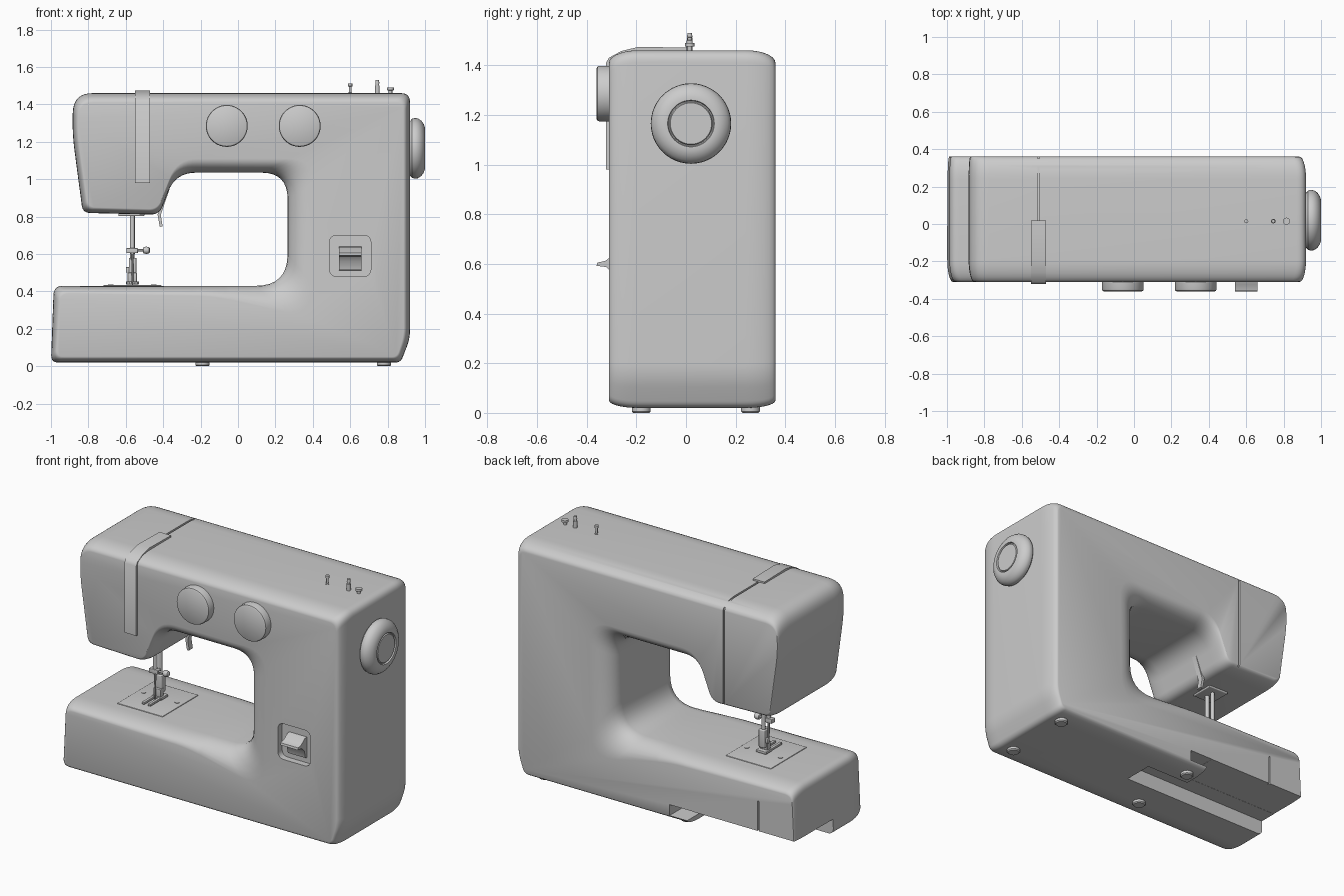
import bpy, bmesh, math
from mathutils import Vector, Matrix

if "Cube" in bpy.data.objects:
    bpy.data.objects.remove(bpy.data.objects["Cube"])


def finish(name, bm, angle=35):
    bmesh.ops.recalc_face_normals(bm, faces=bm.faces)
    me = bpy.data.meshes.new(name)
    bm.to_mesh(me)
    bm.free()
    ob = bpy.data.objects.new(name, me)
    bpy.context.collection.objects.link(ob)
    smooth(ob, angle)
    return ob


def smooth(ob, angle=35):
    bpy.ops.object.select_all(action='DESELECT')
    ob.select_set(True)
    bpy.context.view_layer.objects.active = ob
    bpy.ops.object.shade_smooth_by_angle(angle=math.radians(angle))


def box(name, x, y, z, bevel=0.0, axis=None):
    """Box from ranges; optional bevel, on edges along one axis only if given."""
    bm = bmesh.new()
    bmesh.ops.create_cube(bm, size=1)
    for v in bm.verts:
        v.co = Vector([(a + b) / 2 + c * (b - a) for (a, b), c in zip((x, y, z), v.co)])
    if bevel:
        edges = [e for e in bm.edges if axis is None or
                 abs((e.verts[0].co - e.verts[1].co).normalized()[axis]) > 0.9]
        bmesh.ops.bevel(bm, geom=edges, offset=bevel, segments=4, profile=0.5, affect='EDGES')
    return finish(name, bm)


def lathe(name, profile, loc, axis='Z', n=32):
    """Revolve (height, radius) points about an axis through loc."""
    bm = bmesh.new()
    rot = {'Z': Matrix(), 'X': Matrix.Rotation(math.pi / 2, 4, 'Y'),
           'Y': Matrix.Rotation(math.pi / 2, 4, 'X')}[axis]   # 'Y' points to -y
    rings = []
    for h, r in profile:
        rings.append([bm.verts.new(Vector(loc) + rot @ Vector((
            r * math.cos(2 * math.pi * i / n), r * math.sin(2 * math.pi * i / n), h)))
            for i in range(n)])
    for a, b in zip(rings, rings[1:]):
        for i in range(n):
            bm.faces.new((a[i], a[i - 1], b[i - 1], b[i]))
    bm.faces.new(rings[0])
    bm.faces.new(rings[-1])
    return finish(name, bm)


def prism(name, pts, lo, hi, axis):
    """Extrude a 2D outline along x (points y,z) or y (points x,z)."""
    bm = bmesh.new()
    at = (lambda p, d: (d, *p)) if axis == 'X' else (lambda p, d: (p[0], d, p[1]))
    a = [bm.verts.new(at(p, lo)) for p in pts]
    b = [bm.verts.new(at(p, hi)) for p in pts]
    bm.faces.new(a)
    bm.faces.new(b)
    for i in range(len(pts)):
        bm.faces.new((a[i - 1], a[i], b[i], b[i - 1]))
    return finish(name, bm)


def rounded(pts, n=8):
    """Round each (x, z, r) corner of a closed outline."""
    out = []
    for i, (x, z, r) in enumerate(pts):
        p = Vector((x, z))
        a = Vector(pts[i - 1][:2]) - p
        b = Vector(pts[(i + 1) % len(pts)][:2]) - p
        t = min(r, 0.49 * a.length, 0.49 * b.length)
        a, b = p + a.normalized() * t, p + b.normalized() * t
        for k in range(n + 1):
            u = k / n
            out.append(a * (1 - u) ** 2 + p * 2 * u * (1 - u) + b * u ** 2)
    return out


# Body: C-shaped outline (x, z, radius) and how far it moves (dx, dz) at the faces
outline = [
    (0.87, 0.02, 0.03, -0.02, 0.03), (0.92, 0.15, 0.05, -0.035, 0.01),
    (0.92, 1.46, 0.05, -0.035, -0.05), (-0.88, 1.46, 0.12, 0.03, -0.05),
    (-0.887, 1.25, 0.1, 0.03, 0.0), (-0.83, 0.82, 0.04, 0.03, 0.03),
    (-0.42, 0.81, 0.05, -0.01, 0.03), (-0.335, 1.035, 0.11, 0.01, 0.075),
    (0.265, 1.035, 0.14, 0.145, 0.075), (0.265, 0.43, 0.17, 0.13, -0.17),
    (-0.14, 0.43, 0.1, 0.0, -0.055), (-0.985, 0.43, 0.05, 0.035, -0.04),
    (-1.0, 0.02, 0.04, 0.03, 0.03)]


def ring(bm, y, f, back):
    pts = []
    for x, z, r, dx, dz in outline:
        k = f * (0.3 if back and x < -0.8 else 1)
        pts.append((x + dx * k, z + dz * f, r))
    return [bm.verts.new((p.x, y, p.y)) for p in rounded(pts)]


bm = bmesh.new()
rings, depth, steps = [], 0.12, 7
arc = [math.pi / 2 * i / steps for i in range(steps + 1)]
for t in arc:
    rings.append(ring(bm, -0.31 + depth * (1 - math.cos(t)), 1 - math.sin(t), False))
for t in reversed(arc):
    rings.append(ring(bm, 0.36 - depth * (1 - math.cos(t)), 1 - math.sin(t), True))
for a, b in zip(rings, rings[1:]):
    for i in range(len(a)):
        bm.faces.new((a[i - 1], a[i], b[i], b[i - 1]))
bm.faces.new(rings[0])
bm.faces.new(rings[-1])
body = finish("body", bm)

# Cut the hollow under the free arm, the lever recess and the seams
cutters = [
    box("cut_hollow_mid", (-1.2, 0.04), (-0.01, 0.18), (-0.1, 0.115)),
    box("cut_hollow_back", (-1.2, -0.26), (0.1, 0.5), (-0.1, 0.116)),
    box("cut_over_tab", (-0.3, -0.14), (0.17, 0.5), (0.05, 0.117)),
    box("cut_lever_recess", (0.49, 0.71), (-0.4, -0.27), (0.48, 0.70), 0.035, 1),
    box("cut_back_seam", (-0.515, -0.505), (0.35, 0.5), (0.75, 1.5)),
    box("cut_top_seam", (-0.516, -0.504), (0.02, 0.5), (1.45, 1.6)),
    box("cut_tray_slit", (-0.75, -0.74), (0.345, 0.5), (0.05, 0.3)),
]
for c in cutters:
    m = body.modifiers.new("cut", 'BOOLEAN')
    m.operation, m.solver, m.object = 'DIFFERENCE', 'EXACT', c
    bpy.context.view_layer.objects.active = body
    bpy.ops.object.modifier_apply(modifier=m.name)
    bpy.data.objects.remove(c)
smooth(body, 32)

# Thread channel cover folded over the head
prism("thread_cover", [(0.02, 1.45), (0.02, 1.47), (-0.19, 1.474), (-0.26, 1.457), (-0.31, 1.43),
                       (-0.322, 1.41), (-0.322, 0.98), (-0.30, 0.98), (-0.30, 1.40), (-0.2, 1.44)],
      -0.55, -0.47, 'X')

# Dials, handwheel and feet
for i, x in enumerate((-0.06, 0.33)):
    lathe(f"dial_{i + 1}", [(0.29, 0.112), (0.348, 0.112), (0.356, 0.109), (0.36, 0.102)],
          (x, 0, 1.285), 'Y', 48)
lathe("handwheel", [(0.9, 0.13), (0.922, 0.148), (0.93, 0.158), (0.945, 0.162), (0.962, 0.16),
                    (0.98, 0.148), (0.993, 0.13), (1.0, 0.11), (1.0, 0.094), (0.99, 0.091),
                    (0.99, 0.087), (0.998, 0.083)], (0, 0.02, 1.165), 'X', 48)
for x in (-0.19, 0.78):
    for y in (-0.18, 0.26):
        lathe("foot", [(0, 0.032), (0.006, 0.038), (0.03, 0.038)], (x, y, 0), n=24)

# Reverse lever
prism("reverse_lever", [(-0.26, 0.64), (-0.29, 0.638), (-0.325, 0.612), (-0.357, 0.605),
                        (-0.36, 0.592), (-0.32, 0.587), (-0.295, 0.56), (-0.285, 0.515),
                        (-0.26, 0.51)], 0.54, 0.66, 'X')

# Spool pin, bobbin winder and stop
lathe("spool_pin", [(1.45, 0.012), (1.462, 0.012), (1.463, 0.007), (1.495, 0.007),
                    (1.497, 0.011), (1.512, 0.011)], (0.6, 0.015, 0), n=16)
lathe("bobbin_winder", [(1.45, 0.012), (1.5, 0.012), (1.501, 0.009), (1.512, 0.009),
                        (1.513, 0.011), (1.53, 0.009)], (0.745, 0.015, 0), n=16)
lathe("bobbin_stop", [(1.45, 0.01), (1.475, 0.01), (1.476, 0.019), (1.49, 0.019)],
      (0.815, 0.015, 0), n=16)

# Needle assembly
NX = -0.565
box("head_collar", (-0.64, -0.5), (-0.05, 0.1), (0.803, 0.83), 0.005)
lathe("needle_bar", [(0.6, 0.013), (0.82, 0.013)], (NX, 0, 0), n=16)
lathe("presser_bar", [(0.53, 0.012), (0.82, 0.012)], (NX, 0.05, 0), n=16)
box("needle_clamp", (-0.597, -0.535), (-0.018, 0.018), (0.605, 0.632), 0.004)
lathe("clamp_screw", [(-0.54, 0.006), (-0.508, 0.006), (-0.505, 0.016), (-0.49, 0.02),
                      (-0.475, 0.016), (-0.47, 0.008)], (0, 0, 0.62), 'X', 16)
lathe("needle", [(0.43, 0.002), (0.45, 0.005), (0.61, 0.006)], (NX, 0, 0), n=10)

# Presser foot
box("foot_ankle", (-0.583, -0.543), (0.03, 0.07), (0.47, 0.58), 0.005)
box("foot_screw", (-0.6, -0.58), (0.04, 0.06), (0.5, 0.53), 0.004)
box("foot_bridge", (-0.59, -0.54), (0.015, 0.05), (0.452, 0.5), 0.004)
for x in (-0.595, -0.553):
    box("foot_toe", (x, x + 0.018), (-0.09, 0.02), (0.438, 0.452), 0.003)
box("foot_sole", (-0.598, -0.53), (0.01, 0.075), (0.438, 0.454), 0.003)

# Needle plate with its screws
box("needle_plate", (-0.72, -0.41), (-0.15, 0.2), (0.42, 0.434), 0.003)
for x in (-0.68, -0.45):
    lathe("plate_screw", [(0.42, 0.014), (0.437, 0.014)], (x, 0.05, 0), n=16)

# Presser lifter lever
prism("presser_lifter", [(-0.385, 0.95), (-0.43, 0.81), (-0.418, 0.745), (-0.403, 0.748),
                         (-0.413, 0.81), (-0.365, 0.95)], 0.1, 0.135, 'Y')
